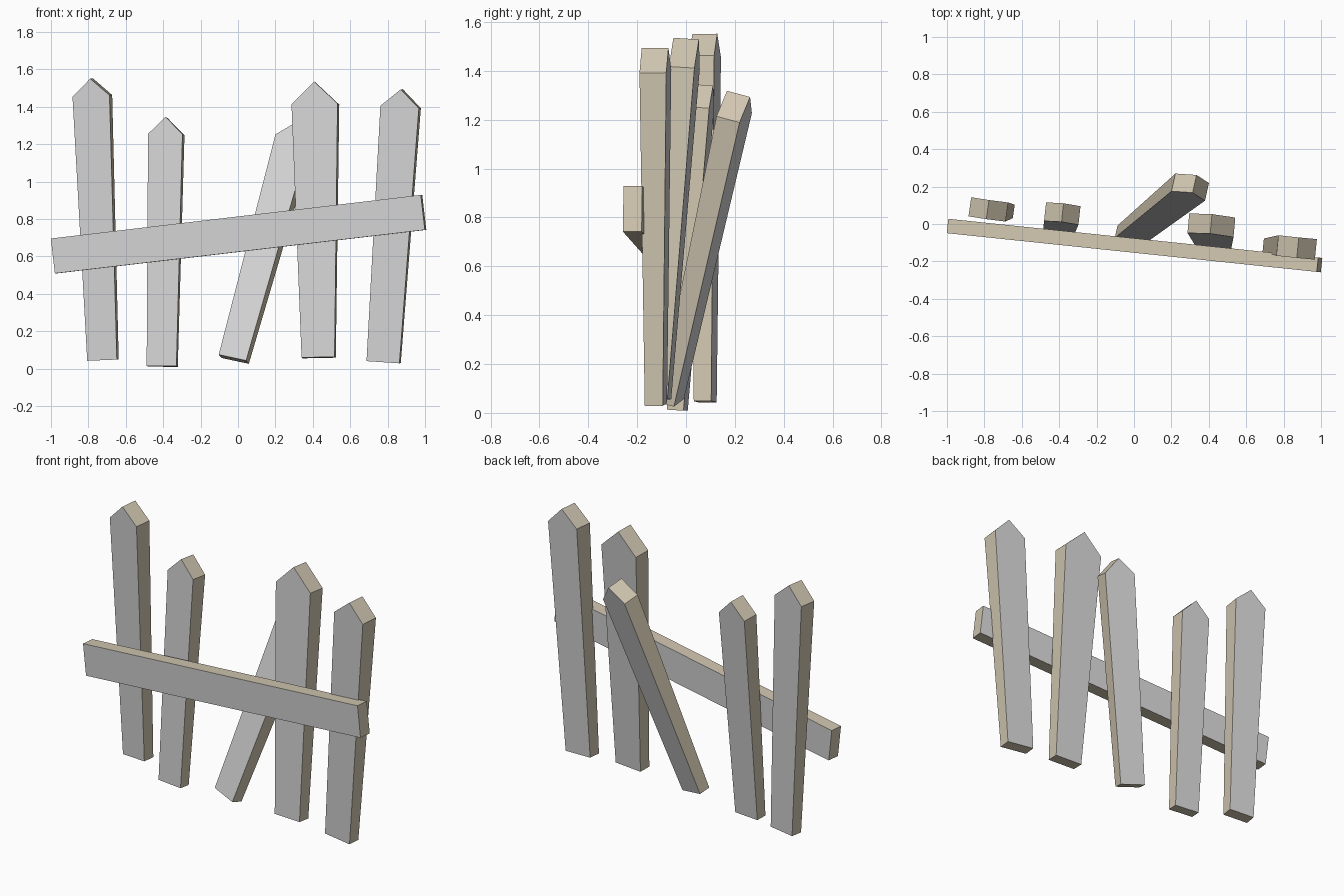
import bpy
from math import cos, sin
from mathutils import Vector

cube = bpy.data.objects.get("Cube")
if cube:
    bpy.data.objects.remove(cube, do_unlink=True)


def make_material(name, rgb):
    mat = bpy.data.materials.new(name)
    mat.use_nodes = True
    colour = (*rgb, 1)
    mat.diffuse_color = colour
    mat.node_tree.nodes["Principled BSDF"].inputs["Base Color"].default_value = colour
    return mat


GREY = make_material("grey_board_face", (0.65, 0.65, 0.65))
TAN = make_material("tan_cut_edge", (0.64, 0.57, 0.44))


def plank(name, foot, head, widths, depths, hint, peak=0):
    """Tapered board from foot to head (centres of its front face), with an optional pointed tip."""
    foot, head = Vector(foot), Vector(head)
    along = (head - foot).normalized()
    across = (hint - along * hint.dot(along)).normalized()
    back = along.cross(across)

    # Front outline, going round from the lower left
    half_foot, half_head = (across * w / 2 for w in widths)
    outline = [foot - half_foot, foot + half_foot, head + half_head]
    if peak:
        outline.append(head + along * peak)
    outline.append(head - half_head)
    n = len(outline)
    thickness = [depths[0]] * 2 + [depths[1]] * (n - 2)
    verts = outline + [p + back * d for p, d in zip(outline, thickness)]

    # Broad faces first, then the rim
    faces = [list(range(n)), list(range(2 * n - 1, n - 1, -1))]
    for i in range(n):
        j = (i + 1) % n
        faces.append([j, i, i + n, j + n])

    mesh = bpy.data.meshes.new(name)
    mesh.from_pydata(verts, [], faces)
    mesh.materials.append(GREY)
    mesh.materials.append(TAN)
    for poly in mesh.polygons:
        poly.material_index = 0 if poly.index < 2 else 1
    obj = bpy.data.objects.new(name, mesh)
    bpy.context.collection.objects.link(obj)
    return obj


# Pickets: foot, head, widths, depths, turn about the vertical, tip height
pickets = {
    "far_right_picket": ((-.727, .043, .045), (-.786, .027, 1.457), (.16, .2), (.072, .103), -.14, .093),
    "inner_right_picket": ((-.409, -.069, .014), (-.389, .006, 1.254), (.16, .185), (.068, .1), -.11, .092),
    "leaning_picket": ((-.03, -.095, .059), (.29, .15, 1.233), (.155, .19), (.07, .1), -.22, .09),
    "inner_left_picket": ((.428, -.143, .061), (.409, -.059, 1.415), (.177, .247), (.075, .105), -.09, .12),
    "far_left_picket": ((.775, -.16, .034), (.864, -.18, 1.398), (.177, .207), (.074, .11), -.1, .095),
}
for name, (foot, head, widths, depths, turn, peak) in pickets.items():
    plank(name, foot, head, widths, depths, Vector((cos(turn), sin(turn), 0)), peak)

# Sloping rail across the front
plank("rail", (-.99, -.05, .602), (.988, -.257, .835), (.188, .188), (.077, .077), Vector((0, 0, -1)))
